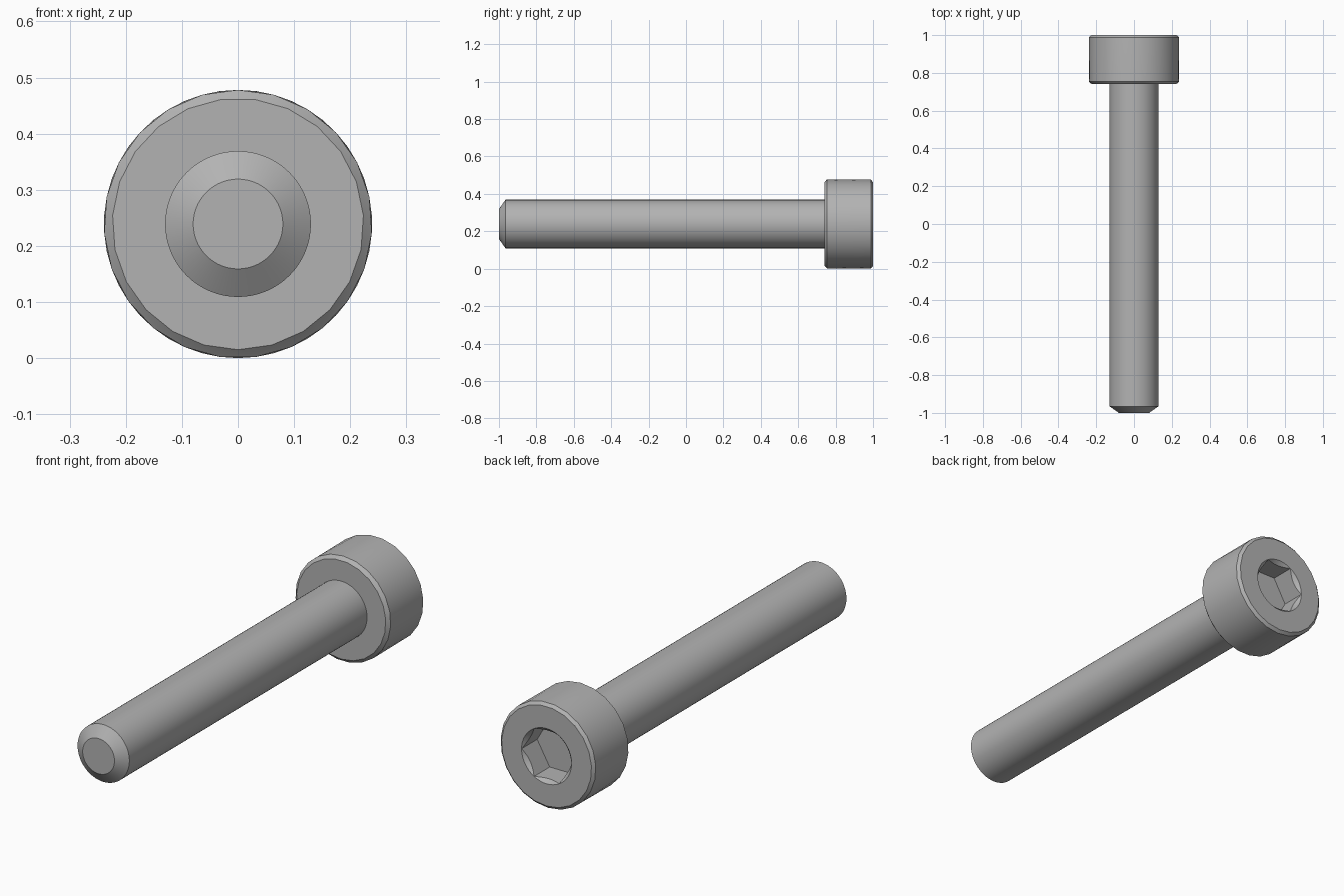
import bpy
import bmesh
from math import pi, cos, sin, radians

default_cube = bpy.data.objects.get("Cube")
if default_cube:
    bpy.data.objects.remove(default_cube, do_unlink=True)

AXIS_Z = 0.239

steel = bpy.data.materials.new("grey steel")
steel.use_nodes = True
steel.diffuse_color = (0.45, 0.45, 0.45, 1)
steel.node_tree.nodes["Principled BSDF"].inputs["Base Color"].default_value = steel.diffuse_color


def loft(name, rings, sides):
    """Closed solid along y from (y, radius, start angle) rings."""
    bm = bmesh.new()
    loops = []
    for y, radius, start in rings:
        angles = [start + 2 * pi * i / sides for i in range(sides)]
        loops.append([bm.verts.new((radius * cos(a), y, AXIS_Z + radius * sin(a))) for a in angles])
    for (a, b), (ra, rb) in zip(zip(loops, loops[1:]), zip(rings, rings[1:])):
        for i in range(sides):
            j = (i + 1) % sides
            if ra[2] == rb[2]:
                bm.faces.new((a[i], a[j], b[j], b[i]))
            elif ra[2] < rb[2]:      # half-step twist gives a triangle band
                bm.faces.new((a[i], a[j], b[i]))
                bm.faces.new((a[j], b[j], b[i]))
            else:
                bm.faces.new((a[i], a[j], b[j]))
                bm.faces.new((a[i], b[j], b[i]))
    bm.faces.new(loops[0])
    bm.faces.new(loops[-1])
    bmesh.ops.recalc_face_normals(bm, faces=bm.faces)
    mesh = bpy.data.meshes.new(name)
    bm.to_mesh(mesh)
    bm.free()
    mesh.materials.append(steel)
    obj = bpy.data.objects.new(name, mesh)
    bpy.context.collection.objects.link(obj)
    return obj


def cut(target, cutter):
    """Subtract the cutter and discard it."""
    cutter.hide_render = True
    mod = target.modifiers.new("cut", 'BOOLEAN')
    mod.operation = 'DIFFERENCE'
    mod.solver = 'EXACT'
    mod.object = cutter
    bpy.context.view_layer.update()
    graph = bpy.context.evaluated_depsgraph_get()
    result = bpy.data.meshes.new_from_object(target.evaluated_get(graph))
    target.modifiers.clear()
    target.data = result
    bpy.data.objects.remove(cutter, do_unlink=True)


# Shaft with chamfered tip
shaft = loft("shaft", [(-1, 0.08, 0), (-0.965, 0.13, 0), (0.76, 0.13, 0)], 64)

# Faceted cylindrical head with chamfered rims
SIDES = 23
low = -pi / 2
high = low + pi / SIDES
head = loft("head", [(0.74, 0.224, low), (0.754, 0.239, high),
                     (0.988, 0.239, low), (1, 0.226, low)], SIDES)

# Hexagonal socket with a conical lead-in
SOCKET = 0.1255
cut(head, loft("socket_cutter", [(0.888, SOCKET, 0), (1.05, SOCKET, 0)], 6))
cut(head, loft("lead_in_cutter", [(0.95, SOCKET - 0.05, 0), (1.01, SOCKET + 0.01, 0)], 48))

# Smooth round surfaces, sharp rims
for part in (shaft, head):
    bpy.ops.object.select_all(action='DESELECT')
    part.select_set(True)
    bpy.context.view_layer.objects.active = part
    bpy.ops.object.shade_smooth_by_angle(angle=radians(30))
